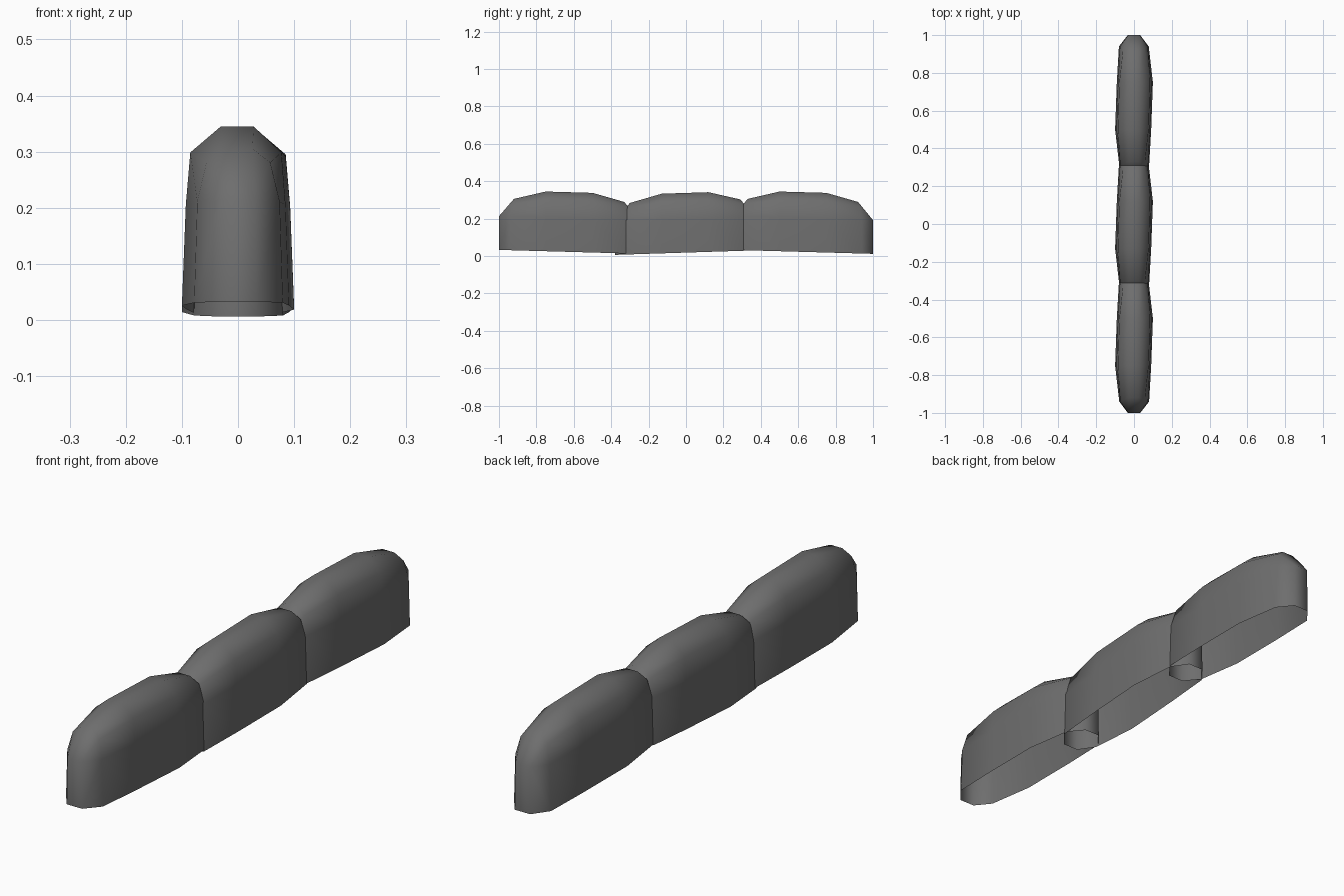
import bpy, bmesh

if "Cube" in bpy.data.objects:
    bpy.data.objects.remove(bpy.data.objects["Cube"])

mat = bpy.data.materials.new("dark_grey")
mat.diffuse_color = (0.155, 0.155, 0.155, 1)
mat.use_nodes = True
mat.node_tree.nodes["Principled BSDF"].inputs["Base Color"].default_value = mat.diffuse_color

L = 0.375  # half length of one segment

# stations along y: (y, left width, right width, rows of (width factor, z, y shift))
END = [(1.0, 0.0, 0), (0.93, 0.18, 0), (0.72, 0.25, -0.01), (0.32, 0.275, -0.02)]
MID = [(1.0, 0.0, 0), (0.93, 0.18, 0), (0.85, 0.273, 0), (0.31, 0.319, 0)]


def segment(name, yc, z0, slope):
    """Open-bottomed rounded block, tilted along y by slope."""
    bm = bmesh.new()
    stations = [(-0.315, 0.08, 0.078, END), (-0.125, 0.091, 0.1, MID),
                (0.125, 0.1, 0.091, MID), (0.315, 0.078, 0.08, END)]
    # the right side bulges further along +y on the near half, left on the far half
    stations = [(y, r, l, rows) for y, l, r, rows in stations]

    def vert(x, y, z):
        return bm.verts.new((x, yc + y, z0 + z + slope * y))

    rings = []
    for y, l, r, rows in stations:
        sg = 1 if y > 0 else -1
        left = [vert(-l * w, y + sg * d, z) for w, z, d in rows]
        right = [vert(r * w, y + sg * d, z) for w, z, d in rows]
        rings.append(left + right[::-1])
    for a, b in zip(rings, rings[1:]):
        for i in range(len(a) - 1):
            bm.faces.new((a[i], a[i + 1], b[i + 1], b[i]))
    # rounded end caps
    for ring, sg in ((rings[0], -1), (rings[-1], 1)):
        tip = [vert(x, sg * L, z) for x, z in
               ((-0.033, 0), (-0.03, 0.18), (0.03, 0.18), (0.033, 0))]
        for q in ((ring[0], ring[1], tip[1], tip[0]),
                  (ring[1], ring[2], tip[1]), (ring[2], ring[3], tip[1]),
                  (ring[3], ring[4], tip[2], tip[1]),
                  (ring[4], ring[5], tip[2]), (ring[5], ring[6], tip[2]),
                  (ring[6], ring[7], tip[3], tip[2]),
                  (tip[0], tip[1], tip[2], tip[3])):
            bm.faces.new(q)
    bmesh.ops.recalc_face_normals(bm, faces=bm.faces)
    top = max(bm.faces, key=lambda f: f.calc_center_median().z)
    if top.normal.z < 0:
        bmesh.ops.reverse_faces(bm, faces=bm.faces)
    for f in bm.faces:
        f.smooth = True
    me = bpy.data.meshes.new(name)
    bm.to_mesh(me)
    bm.free()
    me.materials.append(mat)
    bpy.context.collection.objects.link(bpy.data.objects.new(name, me))


# three overlapping segments in a row
segment("front_segment", -0.625, 0.022, -0.028)
segment("middle_segment", -0.005, 0.018, 0.032)
segment("back_segment", 0.625, 0.022, -0.028)
